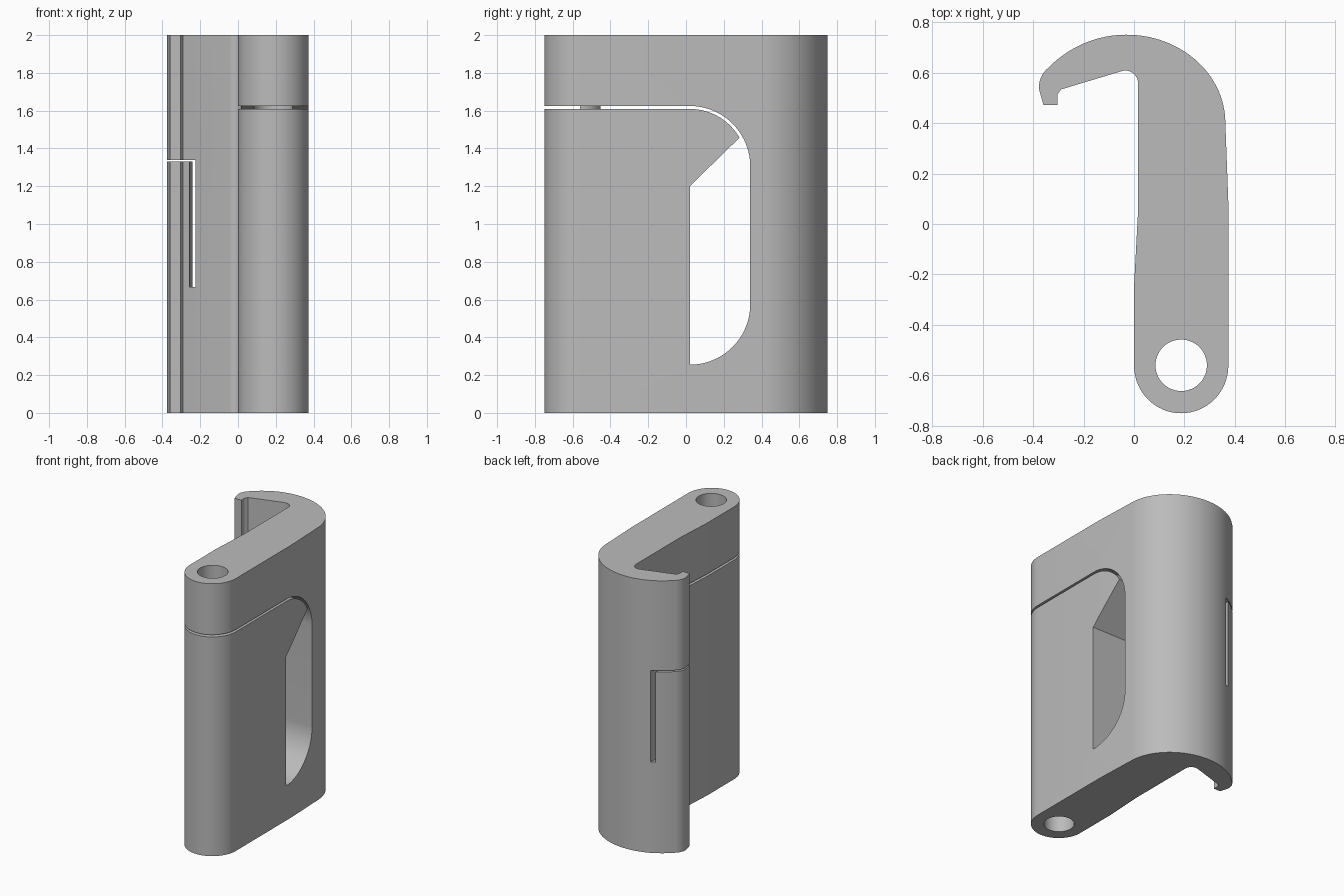
import bpy, math

cube = bpy.data.objects.get("Cube")
if cube:
    bpy.data.objects.remove(cube)

grey = bpy.data.materials.new("plain_grey")
grey.use_nodes = True
colour = (0.5, 0.5, 0.5, 1)
grey.diffuse_color = colour
grey.node_tree.nodes["Principled BSDF"].inputs["Base Color"].default_value = colour


def arc(cx, cy, rx, ry, start, end, steps=24):
    angles = [math.radians(start + (end - start) * i / steps) for i in range(steps + 1)]
    return [(cx + rx * math.cos(a), cy + ry * math.sin(a)) for a in angles]


def prism(name, outline, low, high, axis="z"):
    """Extrude an outline along z (points are x, y) or along x (points are y, z)."""
    def place(p, h):
        return (p[0], p[1], h) if axis == "z" else (h, p[0], p[1])
    n = len(outline)
    verts = [place(p, low) for p in outline] + [place(p, high) for p in outline]
    faces = [tuple(reversed(range(n))), tuple(range(n, 2 * n))]
    faces += [(i, (i + 1) % n, n + (i + 1) % n, n + i) for i in range(n)]
    mesh = bpy.data.meshes.new(name)
    mesh.from_pydata(verts, [], faces)
    mesh.materials.append(grey)
    obj = bpy.data.objects.new(name, mesh)
    bpy.context.collection.objects.link(obj)
    return obj


def select(obj):
    bpy.ops.object.select_all(action="DESELECT")
    obj.select_set(True)
    bpy.context.view_layer.objects.active = obj


def cut(target, cutter):
    cutter.hide_render = True
    mod = target.modifiers.new("cut", "BOOLEAN")
    mod.operation = "DIFFERENCE"
    mod.solver = "EXACT"
    mod.object = cutter
    select(target)
    bpy.ops.object.modifier_apply(modifier=mod.name)
    bpy.data.objects.remove(cutter)


# Hooked body: rounded pivot end, straight arm, broad bend and short lip
body_outline = (
    arc(0.187, -0.56, 0.187, 0.19, 180, 360, 32)
    + [(0.374, 0.08)]
    + arc(-0.03, 0.40, 0.392, 0.35, 0, 90, 32)
    + arc(-0.03, 0.32, 0.43, 0.43, 92, 135, 16)
    + arc(-0.275, 0.54, 0.102, 0.102, 130, 182, 10)
    + [(-0.359, 0.472), (-0.304, 0.472), (-0.304, 0.512), (-0.29, 0.533)]
    + arc(-0.034, 0.558, 0.05, 0.05, 104, 0, 12)
    + [(0.016, 0.05), (0, -0.25)]
)
body = prism("hooked_body", body_outline, 0, 2)

# Bore through the pivot end
cut(body, prism("bore_cutter", arc(0.187, -0.56, 0.102, 0.102, 0, 352.5, 47), -0.1, 2.1))

# Side window joined to the thin slot that runs to the front
window_outline = (
    arc(0.02, 0.575, 0.32, 0.32, -90, 0)
    + arc(0.02, 1.305, 0.32, 0.32, 0, 90)
    + [(-0.9, 1.625), (-0.9, 1.609)]
    + arc(0.02, 1.305, 0.304, 0.304, 90, 30)
    + [(0.02, 1.2)]
)
cut(body, prism("window_cutter", window_outline, -0.1, 0.6, "x"))

# L-shaped relief slot that frees a small tab on the lip
cut(body, prism("tab_side_cutter",
                [(-0.262, 0.5), (-0.232, 0.5), (-0.2, 0.78), (-0.23, 0.78)], 0.667, 1.34))
cut(body, prism("tab_top_cutter",
                [(-0.5, 0.4), (-0.24, 0.4), (-0.22, 0.8), (-0.5, 0.8)], 1.33, 1.34))

# Thin half sleeve bridging the slot beside the bore
sleeve_outline = arc(0.187, -0.56, 0.108, 0.108, 0, 180) + arc(0.187, -0.56, 0.102, 0.102, 180, 0)
sleeve = prism("bore_half_sleeve", sleeve_outline, 1.605, 1.63)

for obj in (body, sleeve):
    select(obj)
    bpy.ops.object.shade_smooth_by_angle(angle=math.radians(25))
